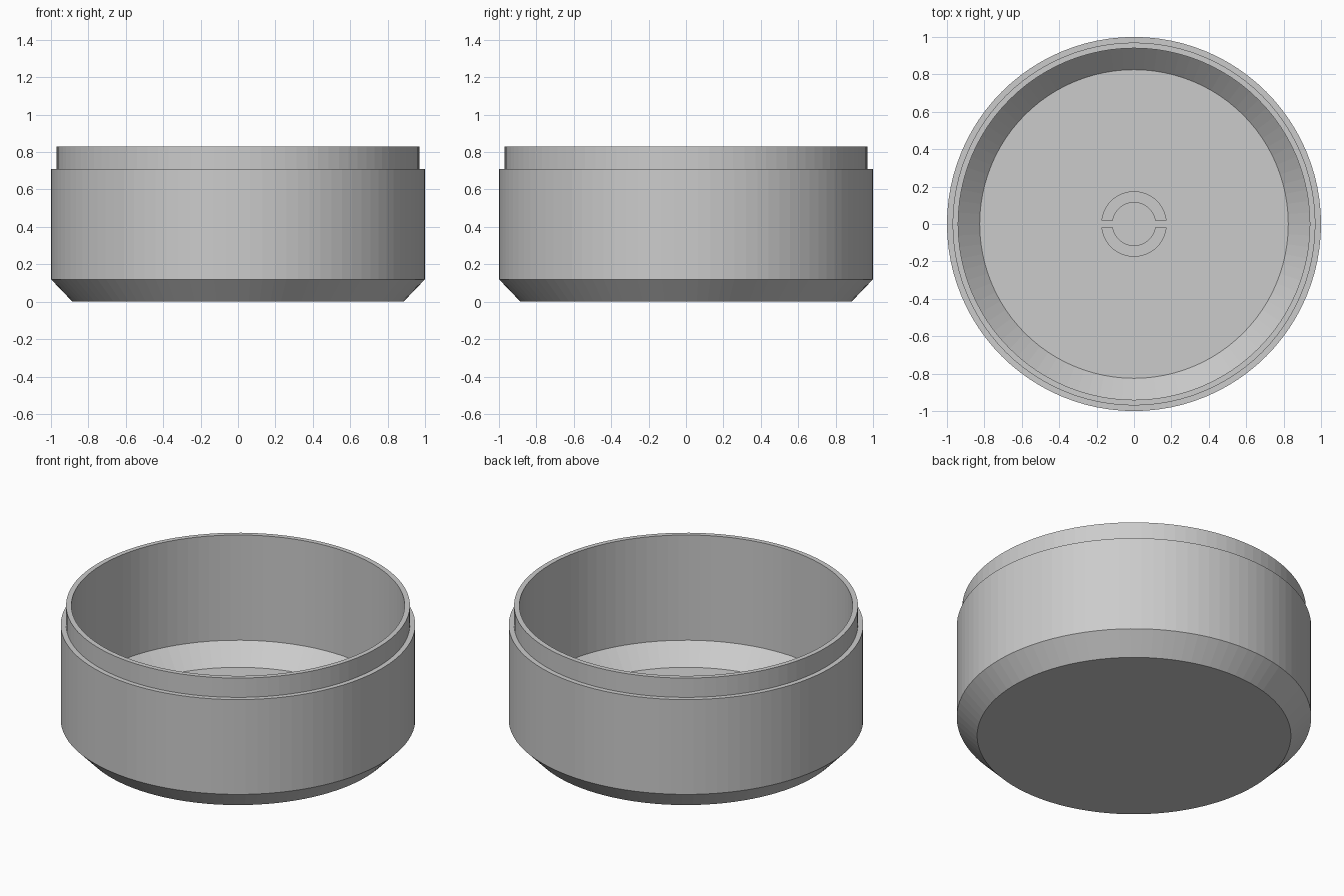
import bpy
import bmesh
import math

SEGMENTS = 96

cube = bpy.data.objects.get("Cube")
if cube:
    bpy.data.objects.remove(cube, do_unlink=True)

grey = bpy.data.materials.new("plain grey")
grey.use_nodes = True
colour = (0.6, 0.6, 0.6, 1)
grey.diffuse_color = colour
grey.node_tree.nodes["Principled BSDF"].inputs["Base Color"].default_value = colour


def sweep(name, profile, start, angle, steps):
    """Turn a closed (radius, height) profile round z; cap it if not a full turn."""
    full = abs(angle - math.tau) < 0.001
    bm = bmesh.new()
    rings = []
    for i in range(steps if full else steps + 1):
        a = start + angle * i / steps
        rings.append([bm.verts.new((r * math.cos(a), r * math.sin(a), z)) for r, z in profile])
    n = len(profile)
    for i in range(steps):
        a, b = rings[i], rings[(i + 1) % len(rings)]
        for j in range(n if full is False or profile[0][0] == profile[-1][0] else n - 1):
            k = (j + 1) % n
            bm.faces.new((a[j], b[j], b[k], a[k]))
    if full:
        # Close the underside and the inner floor
        bm.faces.new([ring[0] for ring in rings])
        bm.faces.new([ring[-1] for ring in rings])
    else:
        bm.faces.new(rings[0])
        bm.faces.new(rings[-1])
    bmesh.ops.recalc_face_normals(bm, faces=bm.faces)
    mesh = bpy.data.meshes.new(name)
    bm.to_mesh(mesh)
    bm.free()
    mesh.materials.append(grey)
    obj = bpy.data.objects.new(name, mesh)
    bpy.context.collection.objects.link(obj)
    return obj


# Container: chamfered base, straight wall, stepped lip, hollow inside
sweep("container_body", [
    (0.885, 0), (1, 0.12), (1, 0.71), (0.97, 0.71), (0.97, 0.83),
    (0.94, 0.83), (0.94, 0.175), (0.825, 0.06),
], 0, math.tau, SEGMENTS)

# Split ring on the floor: two half rings with a narrow slot between them
inner, outer, half_gap = 0.115, 0.175, 0.02
for name, side in (("back_half_ring", 1), ("front_half_ring", -1)):
    ring = sweep(name, [(inner, 0.05), (outer, 0.05), (outer, 0.15), (inner, 0.15)],
                 0, side * math.pi, SEGMENTS // 2)
    # Trim the ends parallel to the slot
    bm = bmesh.new()
    bm.from_mesh(ring.data)
    cut = bmesh.ops.bisect_plane(
        bm, geom=bm.verts[:] + bm.edges[:] + bm.faces[:],
        plane_co=(0, side * half_gap, 0), plane_no=(0, -side, 0), clear_outer=True)
    edges = [e for e in cut["geom_cut"] if isinstance(e, bmesh.types.BMEdge)]
    bmesh.ops.holes_fill(bm, edges=edges)
    bmesh.ops.recalc_face_normals(bm, faces=bm.faces)
    bm.to_mesh(ring.data)
    bm.free()
